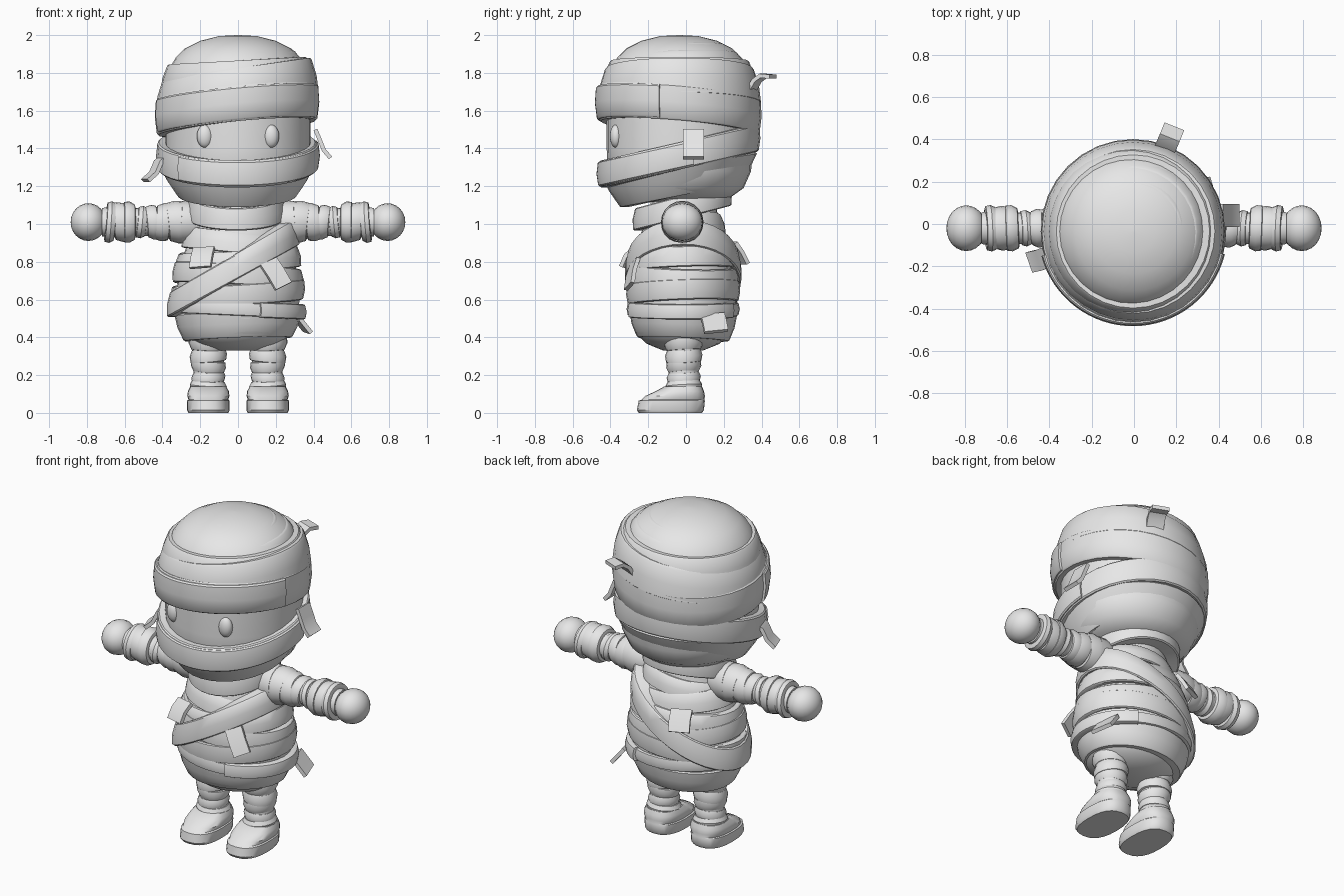
import bpy, bmesh, math
from mathutils import Matrix, Vector

if "Cube" in bpy.data.objects:
    bpy.data.objects.remove(bpy.data.objects["Cube"])

cloth = bpy.data.materials.new("grey_cloth")
cloth.diffuse_color = (0.8, 0.8, 0.8, 1)
cloth.use_nodes = True
cloth.node_tree.nodes["Principled BSDF"].inputs["Base Color"].default_value = cloth.diffuse_color
SEG = 32


def make(name, bm, angle=35):
    bmesh.ops.recalc_face_normals(bm, faces=bm.faces)
    me = bpy.data.meshes.new(name)
    bm.to_mesh(me)
    bm.free()
    ob = bpy.data.objects.new(name, me)
    bpy.context.collection.objects.link(ob)
    me.materials.append(cloth)
    bpy.ops.object.select_all(action='DESELECT')
    ob.select_set(True)
    bpy.context.view_layer.objects.active = ob
    bpy.ops.object.shade_smooth_by_angle(angle=math.radians(angle))
    return ob


def skin(name, rows, around=True, loop=False, mat=None, angle=35):
    """Join rows of points; around closes each row, loop joins last row to first."""
    bm = bmesh.new()
    mat = mat or Matrix()
    vs = [[bm.verts.new(mat @ Vector(p)) for p in r] for r in rows]
    n, m = len(rows), len(rows[0])
    for i in range(n if loop else n - 1):
        a, b = vs[i], vs[(i + 1) % n]
        for j in range(m if around else m - 1):
            k = (j + 1) % m
            bm.faces.new((a[j], a[k], b[k], b[j]))
    if not loop:
        bm.faces.new(vs[0])
        bm.faces.new(vs[-1])
    elif not around:
        bm.faces.new([r[0] for r in vs])
        bm.faces.new([r[-1] for r in vs])
    return make(name, bm, angle)


def lathe(name, profile, cx=0, cy=0, sy=1, mat=None, seg=SEG):
    rows = []
    for r, z in profile:
        r = max(r, 0.004)
        rows.append([(cx + r * math.cos(t), cy + sy * r * math.sin(t), z)
                     for t in (2 * math.pi * j / seg for j in range(seg))])
    return skin(name, rows, mat=mat)


def wrap(name, z, half, rb, rt, ax=0, ay=0, cx=0, cy=0, sy=1, mat=None,
         arc=None, seg=SEG, depth=0.05):
    """Tilted bandage ring with a softly bulged outer side."""
    e = 0.1 * half
    cut = [(rb - depth, -half), (rb - 0.008, -half), (rb, -half + e),
           ((rb + rt) / 2 + 0.008, 0), (rt, half - e), (rt - 0.008, half), (rt - depth, half)]
    if arc:
        a0, a1 = (math.radians(a) for a in arc)
        ts = [a0 + (a1 - a0) * j / seg for j in range(seg + 1)]
    else:
        ts = [2 * math.pi * j / seg for j in range(seg)]
    rows = [[(cx + r * math.cos(t), cy + sy * r * math.sin(t),
              z + dz + ax * math.cos(t) + ay * math.sin(t)) for t in ts] for r, dz in cut]
    return skin(name, rows, around=not arc, loop=True, mat=mat)


def tab(name, path, across, width=0.1, thick=0.022):
    """Loose bandage end swept along a short path."""
    path = [Vector(p) for p in path]
    w = Vector(across).normalized() * width / 2
    rows = []
    for i, p in enumerate(path):
        d = path[min(i + 1, len(path) - 1)] - path[max(i - 1, 0)]
        n = d.cross(w).normalized() * thick / 2
        rows.append([p - w - n, p + w - n, p + w + n, p - w + n])
    return skin(name, rows)


# Head
HY = -0.035
lathe("head", [(0, 1.11), (.15, 1.115), (.27, 1.14), (.34, 1.19), (.38, 1.28), (.385, 1.4),
               (.385, 1.55), (.385, 1.75), (.36, 1.83), (.33, 1.88), (.28, 1.93),
               (.2, 1.97), (.1, 1.995), (0, 2.0)], cy=HY)
for name, z, half, rb, rt, ax, ay in [
        ("crown_wrap_top", 1.915, .03, .275, .235, .012, .01),
        ("crown_wrap", 1.86, .04, .345, .305, .02, .01),
        ("head_wrap_rim", 1.79, .075, .405, .37, .02, .0),
        ("head_wrap_upper", 1.73, .095, .432, .395, .055, .0),
        ("brow_wrap", 1.605, .095, .425, .43, .04, -.035),
        ("cheek_wrap", 1.36, .072, .42, .422, 0, .095),
        ("chin_wrap", 1.235, .085, .32, .41, 0, .06)]:
    wrap(name, z, half, rb, rt, ax, ay, cx=-.005, cy=HY)
wrap("brow_wrap_end", 1.605, .088, .437, .442, .04, -.035, cx=-.005, cy=HY, arc=(-165, -14))
wrap("cheek_wrap_end", 1.36, .066, .43, .432, 0, .095, cx=-.005, cy=HY, arc=(-136, 10))

# Eyes
for s in (-1, 1):
    bm = bmesh.new()
    bmesh.ops.create_uvsphere(bm, u_segments=16, v_segments=12, radius=1,
                              matrix=Matrix.Translation((s * .175, -.37, 1.465))
                              @ Matrix.Diagonal((.043, .033, .061, 1)))
    make("eye", bm, 60)

# Torso and its wraps
BY = -0.015
lathe("torso", [(0, .33), (.12, .33), (.22, .365), (.29, .42), (.32, .5), (.325, .6), (.32, .7),
                (.3, .8), (.26, .92), (.22, 1.0), (.2, 1.1), (.2, 1.2)], cy=BY, sy=.87)
for name, z, half, rb, rt, ax, ay in [
        ("hip_wrap", .46, .07, .29, .335, .01, -.01),
        ("belt_wrap", .55, .035, .345, .345, -.015, 0),
        ("waist_wrap", .635, .055, .345, .35, .02, .01),
        ("belly_wrap", .725, .055, .345, .335, -.02, -.01),
        ("rib_wrap", .81, .055, .335, .315, .02, .01),
        ("chest_wrap", .9, .055, .3, .265, -.03, .0),
        ("shoulder_wrap", .98, .05, .265, .235, .03, .02)]:
    wrap(name, z, half, rb, rt, ax, ay, cy=BY, sy=.85)
wrap("belt_wrap_end", .55, .04, .357, .355, -.015, 0, cy=BY, sy=.86, arc=(-70, 60))
wrap("sash", .765, .068, .35, .335, .19, 0, cx=-.025, cy=BY, sy=.88, depth=.09)
wrap("collar", 1.09, .06, .26, .25, 0, .065, cx=-.01, cy=-.02, depth=.08)

# Arms and hands
for s in (-1, 1):
    m = Matrix.Translation((0, -.02, 1.01)) @ Matrix.Rotation(s * math.pi / 2, 4, 'Y')
    lathe("arm", [(.09, .15), (.09, .3), (.085, .4), (.072, .47), (.075, .55), (.085, .62),
                  (.075, .72)], mat=m, seg=20)
    for z, half, rb, rt, tilt in [(.25, .06, .095, .112, .01), (.325, .05, .11, .1, -.012),
                                  (.4, .04, .098, .088, .01), (.455, .03, .088, .08, -.008),
                                  (.51, .025, .076, .08, .008), (.575, .03, .095, .107, .0),
                                  (.625, .045, .1, .095, -.02), (.675, .025, .1, .104, .008)]:
        wrap("arm_wrap", z, half, rb, rt, s * tilt, .004, mat=m, seg=20, depth=.04)
    bm = bmesh.new()
    bmesh.ops.create_uvsphere(bm, u_segments=20, v_segments=12, radius=1,
                              matrix=m @ Matrix.Translation((0, 0, .792))
                              @ Matrix.Diagonal((.1, .108, .094, 1)))
    make("hand", bm, 60)

# Legs and feet
for s in (-1, 1):
    x = s * .157
    lathe("leg", [(.09, .1), (.078, .2), (.085, .3), (.095, .42)], cx=x, cy=-.012, seg=20)
    for z, half, rb, rt, tilt in [(.365, .035, .09, .103, .004), (.305, .035, .094, .088, -.008),
                                  (.245, .032, .08, .09, .008), (.19, .028, .085, .08, -.006),
                                  (.145, .025, .094, .086, .006)]:
        wrap("leg_wrap", z, half, rb, rt, s * tilt, .005, cx=x, cy=-.012, seg=20, depth=.03)
    rows = []
    for z, y0, y1, w in [(0, -.25, .085, .105), (.015, -.26, .095, .113), (.065, -.25, .1, .112),
                         (.07, -.235, .098, .105), (.09, -.215, .1, .112), (.115, -.16, .095, .108),
                         (.14, -.115, .085, .095)]:
        row = []
        for j in range(24):
            t = 2 * math.pi * j / 24
            c, d = math.cos(t), math.sin(t)
            row.append((x + w * math.copysign(abs(c) ** .8, c),
                        (y0 + y1) / 2 + (y1 - y0) / 2 * math.copysign(abs(d) ** .8, d), z))
        rows.append(row)
    skin("foot", rows)

# Loose bandage ends
tab("head_end_right", [(.41, .04, 1.5), (.435, .04, 1.44), (.455, .04, 1.39), (.49, .04, 1.35)],
    (0, 1, 0), .11)
tab("head_end_left", [(-.38, -.15, 1.36), (-.42, -.16, 1.33), (-.445, -.17, 1.27),
                      (-.49, -.18, 1.23)], (.35, -1, 0), .1)
tab("head_end_back", [(.14, .34, 1.7), (.155, .375, 1.76), (.17, .41, 1.785), (.19, .46, 1.78)],
    (1, -.4, 0), .1)
tab("chest_end", [(-.18, -.25, .87), (-.19, -.3, .83), (-.2, -.325, .77)], (1, -.35, .08), .12)
tab("belly_end", [(.16, -.27, .8), (.2, -.29, .74), (.24, -.3, .67)], (1, .45, .5), .1)
tab("hip_end", [(.3, .14, .52), (.33, .15, .48), (.37, .16, .43)], (-.3, 1, .1), .13)
tab("back_end", [(-.14, .24, .9), (-.15, .275, .85), (-.165, .305, .79)], (1, .45, 0), .12)
